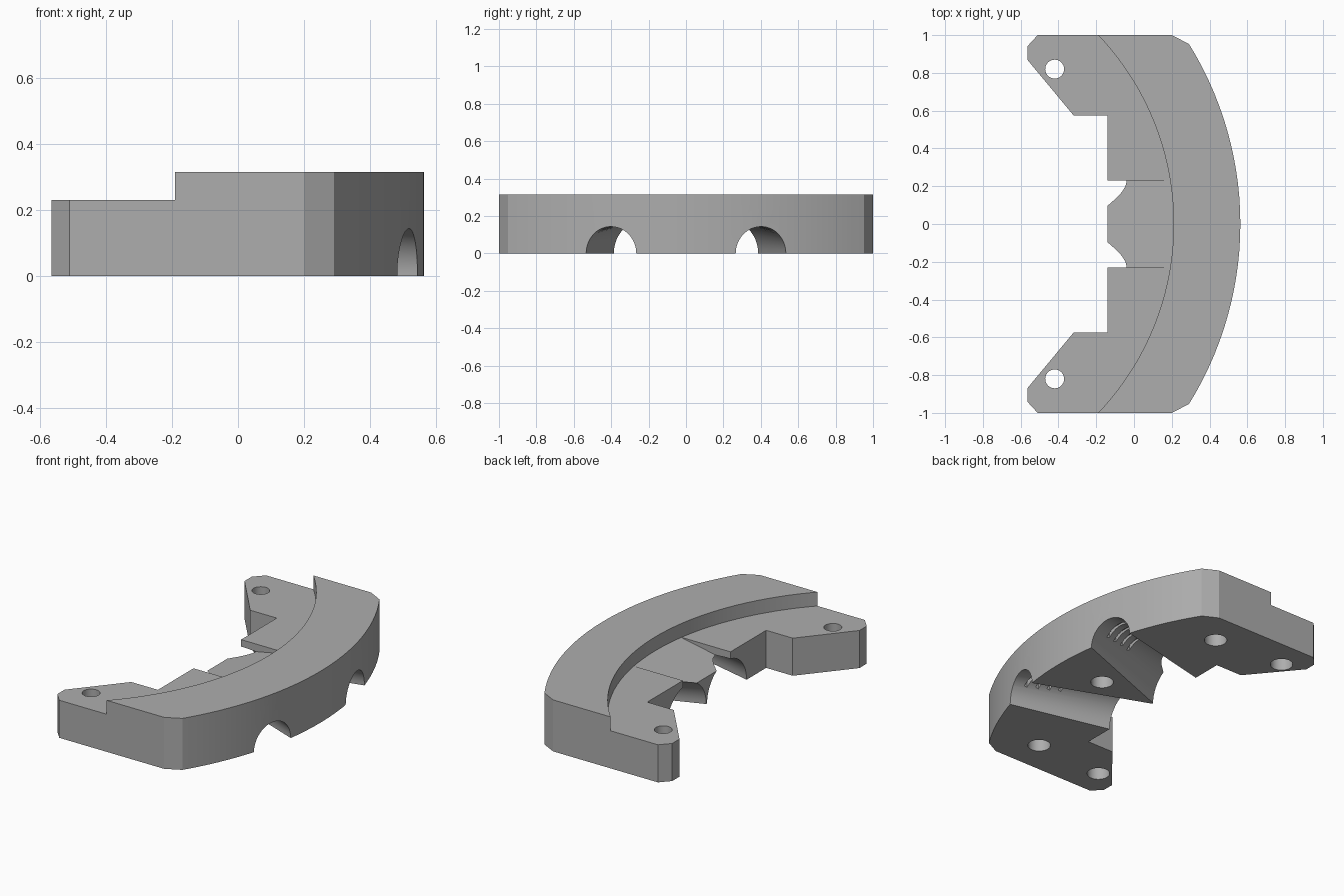
import bpy, bmesh, math

if "Cube" in bpy.data.objects:
    bpy.data.objects.remove(bpy.data.objects["Cube"])

grey = bpy.data.materials.new("mid_grey")
grey.diffuse_color = (0.42, 0.42, 0.42, 1)
grey.use_nodes = True
grey.node_tree.nodes["Principled BSDF"].inputs["Base Color"].default_value = grey.diffuse_color


def loft(name, bottom, top):
    """Solid between two matching closed rings of 3D points."""
    bm = bmesh.new()
    a = [bm.verts.new(p) for p in bottom]
    b = [bm.verts.new(p) for p in top]
    n = len(a)
    bm.faces.new(a[::-1])
    bm.faces.new(b)
    for i in range(n):
        bm.faces.new((a[i], a[(i + 1) % n], b[(i + 1) % n], b[i]))
    bmesh.ops.recalc_face_normals(bm, faces=bm.faces)
    me = bpy.data.meshes.new(name)
    bm.to_mesh(me)
    bm.free()
    me.materials.append(grey)
    ob = bpy.data.objects.new(name, me)
    bpy.context.collection.objects.link(ob)
    return ob


def prism(name, pts, z0, z1):
    return loft(name, [(x, y, z0) for x, y in pts], [(x, y, z1) for x, y in pts])


def cut(body, cutter):
    mod = body.modifiers.new("cut", 'BOOLEAN')
    mod.operation = 'DIFFERENCE'
    mod.solver = 'EXACT'
    mod.object = cutter
    bpy.context.view_layer.objects.active = body
    bpy.ops.object.modifier_apply(modifier=mod.name)
    bpy.data.objects.remove(cutter)


def arc(apex, radius, y_end, n):
    """Points of a shallow arc bulging to +x, from -y_end to y_end."""
    a = math.asin(y_end / radius)
    angles = [-a + 2 * a * i / n for i in range(n + 1)]
    return [(apex - radius + radius * math.cos(t), radius * math.sin(t)) for t in angles]


def hole(body, x, y, r, z0, z1):
    ring = [(x + r * math.cos(i * math.tau / 32), y + r * math.sin(i * math.tau / 32))
            for i in range(32)]
    cut(body, prism("hole_cutter", ring, z0, z1))


# Curved block with two swept-back arms
arm = [(0.2, 1), (-0.51, 1), (-0.565, 0.94), (-0.565, 0.87), (-0.32, 0.575), (-0.14, 0.575)]
outline = arc(0.563, 1.806, 0.953, 28) + arm + [(x, -y) for x, y in reversed(arm)]
body = prism("curved_block", outline, 0, 0.315)

# Lower ledge inside the raised rim
ledge = arc(0.21, 1.45, 1.1, 40) + [(-0.8, 1.1), (-0.8, -1.1)]
cut(body, prism("ledge_cutter", ledge, 0.23, 0.5))

# Sloping channel in the middle of the ledge
wedge = [(0.2, 0.23), (-0.3, 0.133), (-0.3, 0.25)]
cut(body, loft("channel_cutter", [(x, -0.23, z) for x, z in wedge],
               [(x, 0.23, z) for x, z in wedge]))


# Tapered tunnels that converge towards the inner edge
def tunnel_ring(x, side):
    t = (0.52 - x) / 0.66
    centre, r = 0.4 - 0.205 * t, 0.143 + 0.048 * t
    return [(x, side * (centre + r * math.cos(i * math.tau / 48)),
             r * math.sin(i * math.tau / 48)) for i in range(48)]


for side in (-1, 1):
    cut(body, loft("tunnel_cutter", tunnel_ring(-0.25, side), tunnel_ring(0.65, side)))
    # Thin grip slots in the tunnel roof
    for k in range(4):
        x = 0.42 - 0.067 * k
        y = side * (0.4 - 0.31 * (0.52 - x))
        slot = [(x - 0.01, y - 0.1), (x + 0.01, y - 0.1), (x + 0.01, y + 0.1), (x - 0.01, y + 0.1)]
        cut(body, prism("slot_cutter", slot, 0.05, 0.165 + 0.004 * k))
    # Stepped screw hole through the arm, blind hole beside it
    hole(body, -0.42, side * 0.82, 0.05, -0.1, 0.4)
    hole(body, -0.42, side * 0.82, 0.065, -0.1, 0.12)
    hole(body, 0.05, side * 0.79, 0.065, -0.1, 0.12)

# Blind hole in the middle
hole(body, 0.24, 0, 0.065, -0.1, 0.12)

# Smooth curved walls, crisp edges
bpy.ops.object.select_all(action='DESELECT')
body.select_set(True)
bpy.context.view_layer.objects.active = body
bpy.ops.object.shade_smooth_by_angle(angle=math.radians(20))
